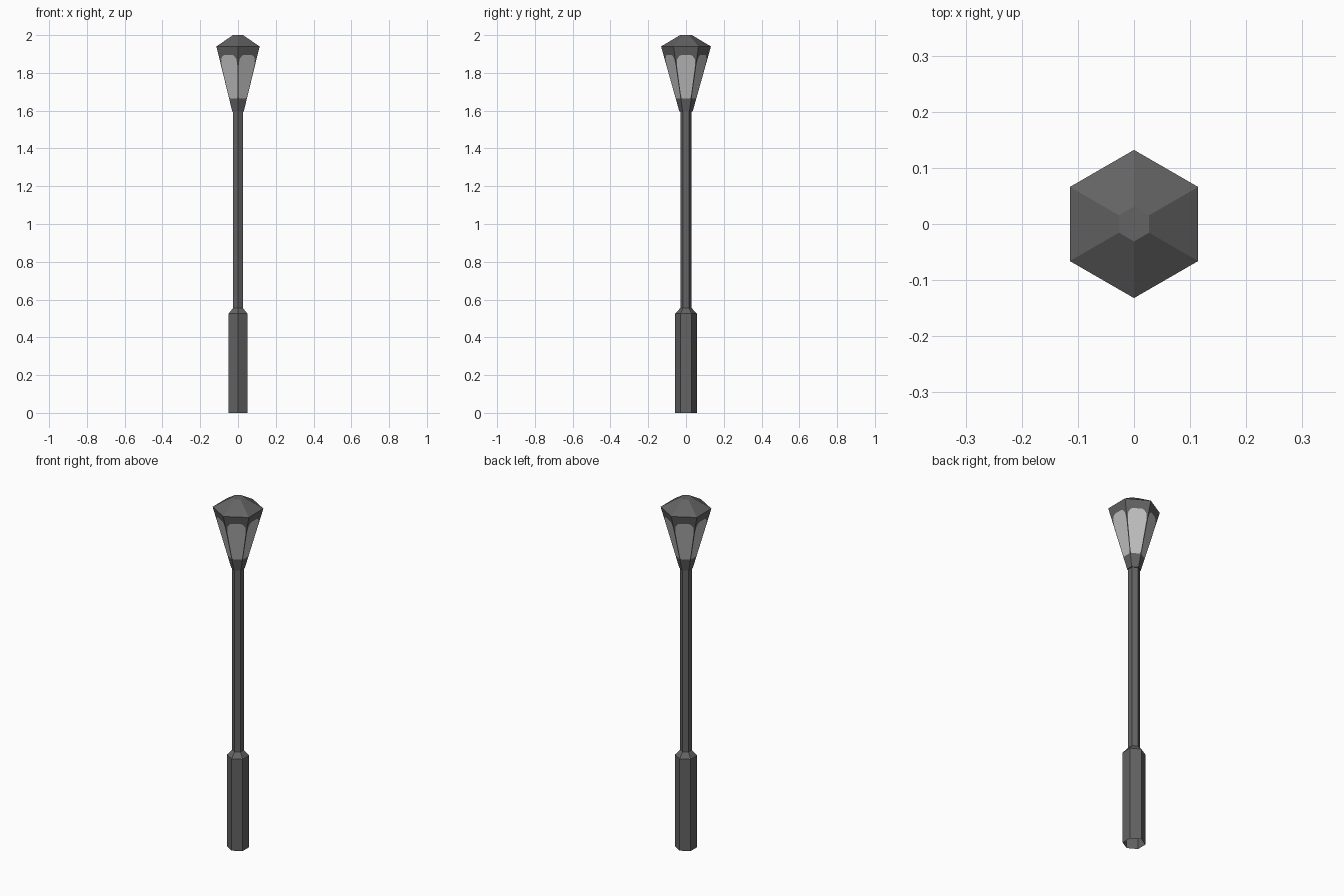
import bpy, math
from mathutils import Vector

if "Cube" in bpy.data.objects:
    bpy.data.objects.remove(bpy.data.objects["Cube"])

def material(name, v):
    m = bpy.data.materials.new(name)
    m.diffuse_color = (v, v, v, 1)
    m.use_nodes = True
    m.node_tree.nodes["Principled BSDF"].inputs["Base Color"].default_value = m.diffuse_color
    return m

METAL = material("dark grey metal", 0.125)
GLASS = material("pale grey glass", 0.55)

def make(name, verts, faces, mats, idx=None):
    me = bpy.data.meshes.new(name)
    me.from_pydata(verts, [], faces)
    for m in mats:
        me.materials.append(m)
    if idx:
        me.polygons.foreach_set("material_index", idx)
    me.update()
    ob = bpy.data.objects.new(name, me)
    bpy.context.collection.objects.link(ob)
    return ob

def corner(i, r, z):
    a = math.radians(90 + 60 * i)
    return Vector((r * math.cos(a), r * math.sin(a), z))

def hex_lathe(name, profile, cap_top=False):
    """Six-sided skin through (radius, height) rings."""
    verts = [corner(i, r, z) for r, z in profile for i in range(6)]
    faces = [(k*6 + i, k*6 + (i+1) % 6, k*6 + 6 + (i+1) % 6, k*6 + 6 + i)
             for k in range(len(profile) - 1) for i in range(6)]
    if cap_top:
        n = (len(profile) - 1) * 6
        faces.append(tuple(range(n, n + 6)))
    return make(name, verts, faces, [METAL])

# post: wide base, shoulder, slim pole
hex_lathe("post", [(0.058, 0), (0.058, 0.525), (0.03, 0.555), (0.03, 1.595)])

# roof of the lantern
hex_lathe("lantern_roof", [(0.132, 1.94), (0.031, 2.0)], cap_top=True)

# underside of the lantern
make("lantern_floor", [corner(i, 0.035, 1.595) for i in range(6)],
     [(5, 4, 3, 2, 1, 0)], [METAL])

# lantern sides: each face cut into frame and round-topped window
# (height, window width as a share of the face width)
levels = [(1.595, 0.8), (1.665, 0.8), (1.68, 0.92), (1.84, 0.92),
          (1.873, 0.82), (1.89, 0.6), (1.895, 0.4), (1.94, 0.4)]
verts, faces, idx = [], [], []
for i in range(6):
    base = len(verts)
    for z, w in levels:
        r = 0.035 + (0.132 - 0.035) * (z - 1.595) / 0.345
        a, b = corner(i, r, z), corner(i + 1, r, z)
        verts += [a.lerp(b, t) for t in (0, 0.5 - w/2, 0.5 + w/2, 1)]
    for k in range(len(levels) - 1):
        for c in range(3):
            p = base + k*4 + c
            faces.append((p, p + 1, p + 5, p + 4))
            idx.append(1 if c == 1 and 0 < k < len(levels) - 2 else 0)
make("lantern_sides", verts, faces, [METAL, GLASS], idx)
